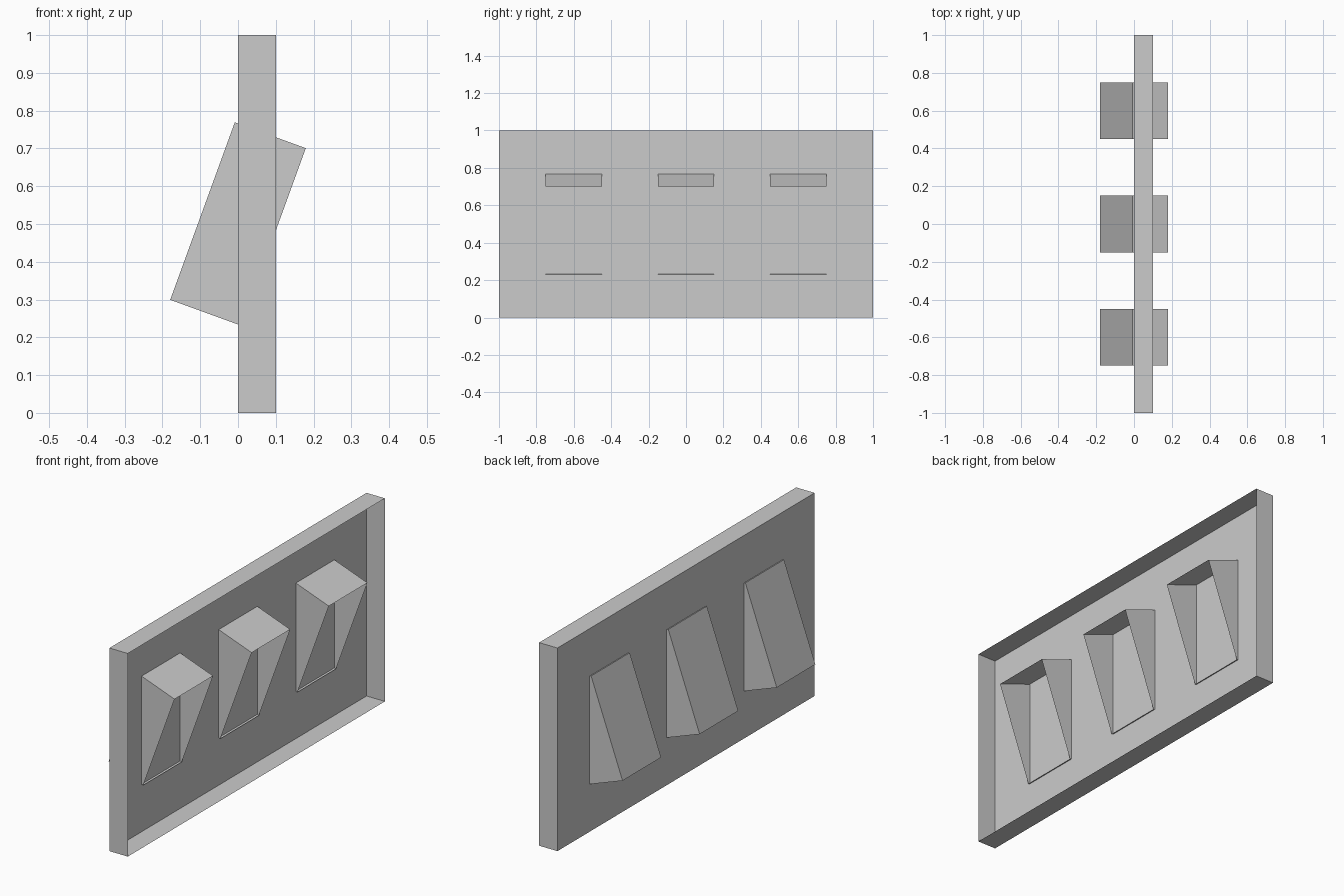
import bpy, bmesh
from math import radians
from mathutils import Matrix, Vector

if "Cube" in bpy.data.objects:
    bpy.data.objects.remove(bpy.data.objects["Cube"])


def open_box(name, size, center, tilt=0.0):
    """Thin-walled box with its local +x side left open."""
    bm = bmesh.new()
    bmesh.ops.create_cube(bm, size=1.0)
    bm.normal_update()
    bmesh.ops.delete(bm, geom=[f for f in bm.faces if f.normal.x > 0.9],
                     context='FACES_ONLY')
    bm.transform(Matrix.Translation(center)
                 @ Matrix.Rotation(radians(tilt), 4, 'Y')
                 @ Matrix.Diagonal(Vector((*size, 1.0))))
    mesh = bpy.data.meshes.new(name)
    bm.to_mesh(mesh)
    bm.free()
    obj = bpy.data.objects.new(name, mesh)
    bpy.context.collection.objects.link(obj)
    return obj


# Upright shallow tray: solid sheet at x = 0, open towards +x
open_box("panel", (0.1, 2.0, 1.0), (0.05, 0.0, 0.5))

# Three tilted open switches passing through the panel
for i, y in enumerate((-0.6, 0.0, 0.6)):
    open_box(f"switch_{i + 1}", (0.2, 0.3, 0.5), (0.0, y, 0.5), tilt=20)
